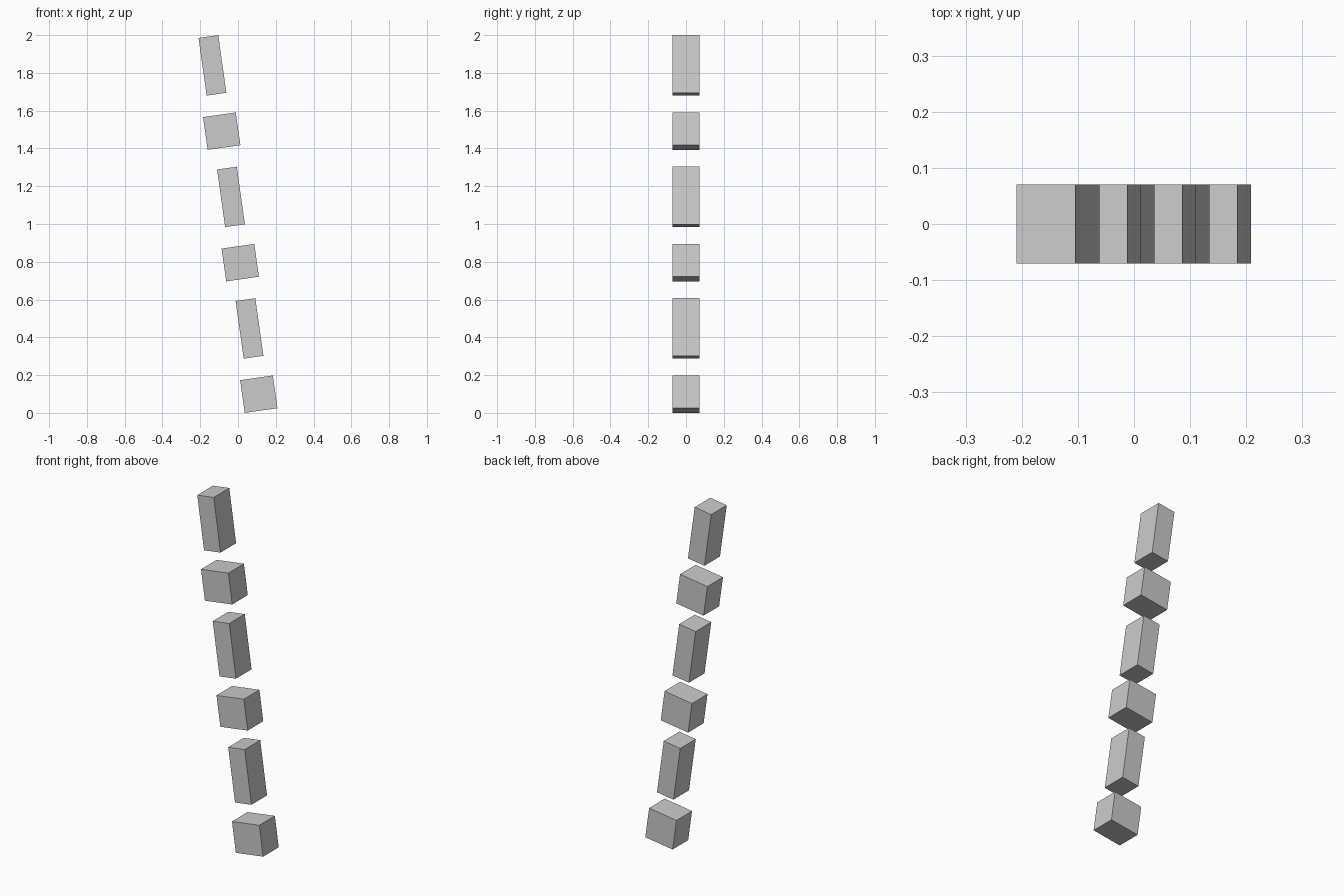
import bpy
from math import radians
from mathutils import Matrix, Vector

if "Cube" in bpy.data.objects:
    bpy.data.objects.remove(bpy.data.objects["Cube"])

TILT = radians(-8.02)      # the dashed line leans towards -x
STEP = 0.3516              # spacing of block centres along the leaning axis
DEPTH = 0.141
START = Vector((0.110, 0.0, 0.099))
AXIS = Matrix.Rotation(TILT, 3, 'Y') @ Vector((0, 0, 1))


def block(name, centre, width, height):
    bpy.ops.mesh.primitive_cube_add(size=1, location=centre, rotation=(0, TILT, 0))
    ob = bpy.context.object
    ob.name = name
    ob.scale = (width, DEPTH, height)
    bpy.ops.object.transform_apply(location=False, rotation=False, scale=True)


# Alternating short wide blocks and tall narrow blocks, bottom to top
for i in range(6):
    centre = START + AXIS * STEP * i
    if i % 2 == 0:
        block(f"short_block_{i // 2 + 1}", centre, 0.175, 0.175)
    else:
        block(f"tall_block_{i // 2 + 1}", centre, 0.1055, 0.308)
